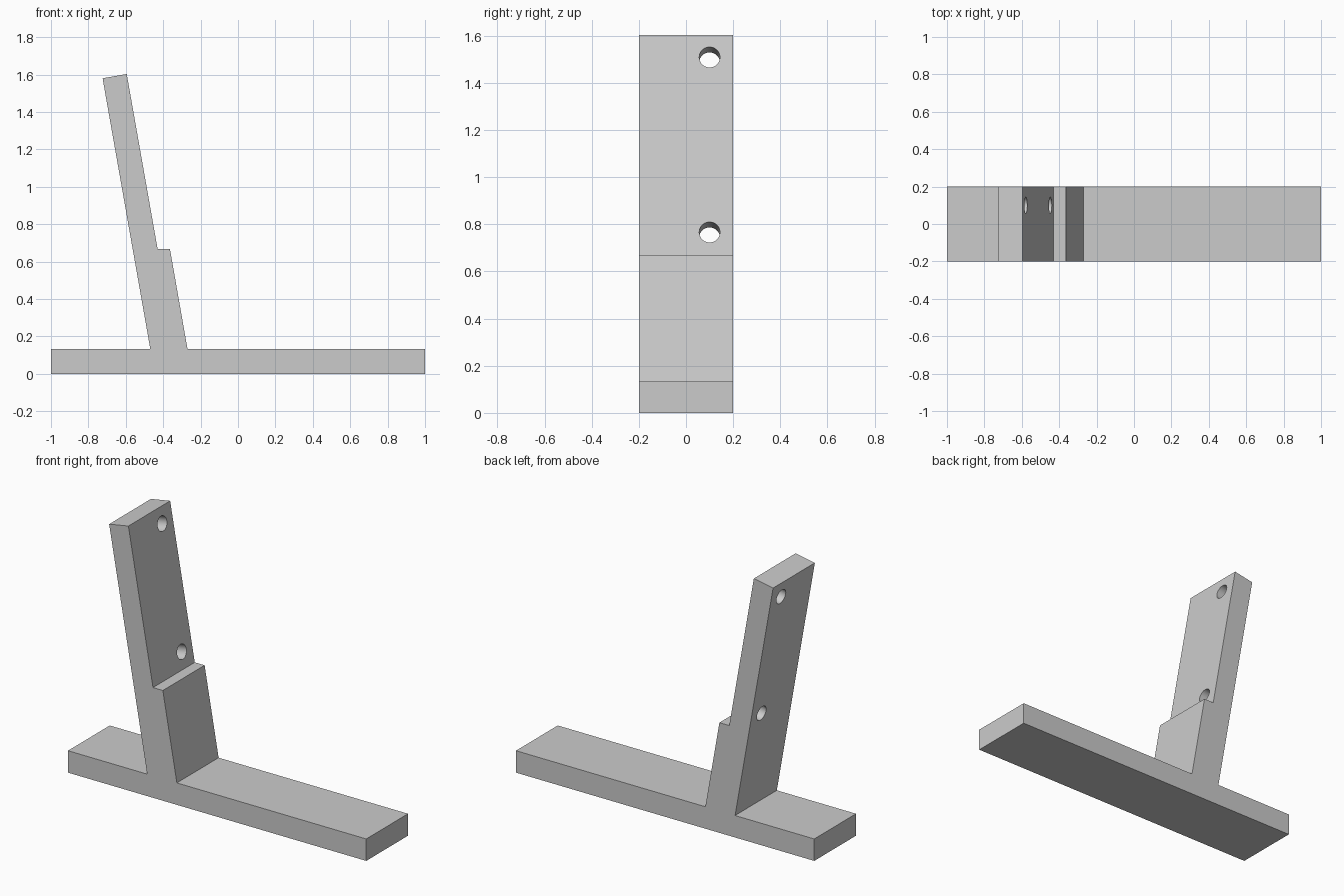
import bpy, bmesh, math
from mathutils import Vector

if "Cube" in bpy.data.objects:
    bpy.data.objects.remove(bpy.data.objects["Cube"])

TILT = math.radians(10)
HALF_DEPTH = 0.2

grey = bpy.data.materials.new("light grey")
grey.diffuse_color = (0.6, 0.6, 0.6, 1)
grey.use_nodes = True
grey.node_tree.nodes["Principled BSDF"].inputs["Base Color"].default_value = grey.diffuse_color

# Stand: foot and stepped leaning arm in one side profile, extruded along y
profile = [(-1, 0), (1, 0), (1, 0.133), (-0.27, 0.133), (-0.364, 0.668),
           (-0.43, 0.668), (-0.595, 1.603), (-0.724, 1.58), (-0.469, 0.133), (-1, 0.133)]
bm = bmesh.new()
face = bm.faces.new([bm.verts.new((x, -HALF_DEPTH, z)) for x, z in profile])
ext = bmesh.ops.extrude_face_region(bm, geom=[face])
bmesh.ops.translate(bm, vec=(0, 2 * HALF_DEPTH, 0),
                    verts=[v for v in ext["geom"] if isinstance(v, bmesh.types.BMVert)])
bmesh.ops.recalc_face_normals(bm, faces=bm.faces)
mesh = bpy.data.meshes.new("stand")
bm.to_mesh(mesh)
bm.free()
mesh.materials.append(grey)
stand = bpy.data.objects.new("stand", mesh)
bpy.context.collection.objects.link(stand)


def drill(name, z):
    """Cut a round hole square to the arm, entering its front face at height z."""
    axis = Vector((math.cos(TILT), 0, math.sin(TILT)))
    entry = Vector((-0.595 + (1.603 - z) * math.tan(TILT), 0.1, z))
    bpy.ops.mesh.primitive_cylinder_add(vertices=40, radius=0.044, depth=0.3,
                                        location=entry - axis * 0.065,
                                        rotation=(0, math.pi / 2 - TILT, 0))
    cutter = bpy.context.object
    cutter.name = name
    cutter.data.materials.append(grey)
    cutter.hide_render = True
    cutter.hide_set(True)
    mod = stand.modifiers.new(name, 'BOOLEAN')
    mod.operation = 'DIFFERENCE'
    mod.solver = 'EXACT'
    mod.object = cutter


# Two screw holes
drill("upper_hole_cutter", 1.508)
drill("lower_hole_cutter", 0.766)

# Bake the holes, then smooth only their walls
bpy.context.view_layer.objects.active = stand
stand.select_set(True)
for m in list(stand.modifiers):
    bpy.ops.object.modifier_apply(modifier=m.name)
for ob in [o for o in bpy.data.objects if o != stand]:
    bpy.data.objects.remove(ob)
bpy.ops.object.shade_smooth_by_angle(angle=math.radians(9.5))
